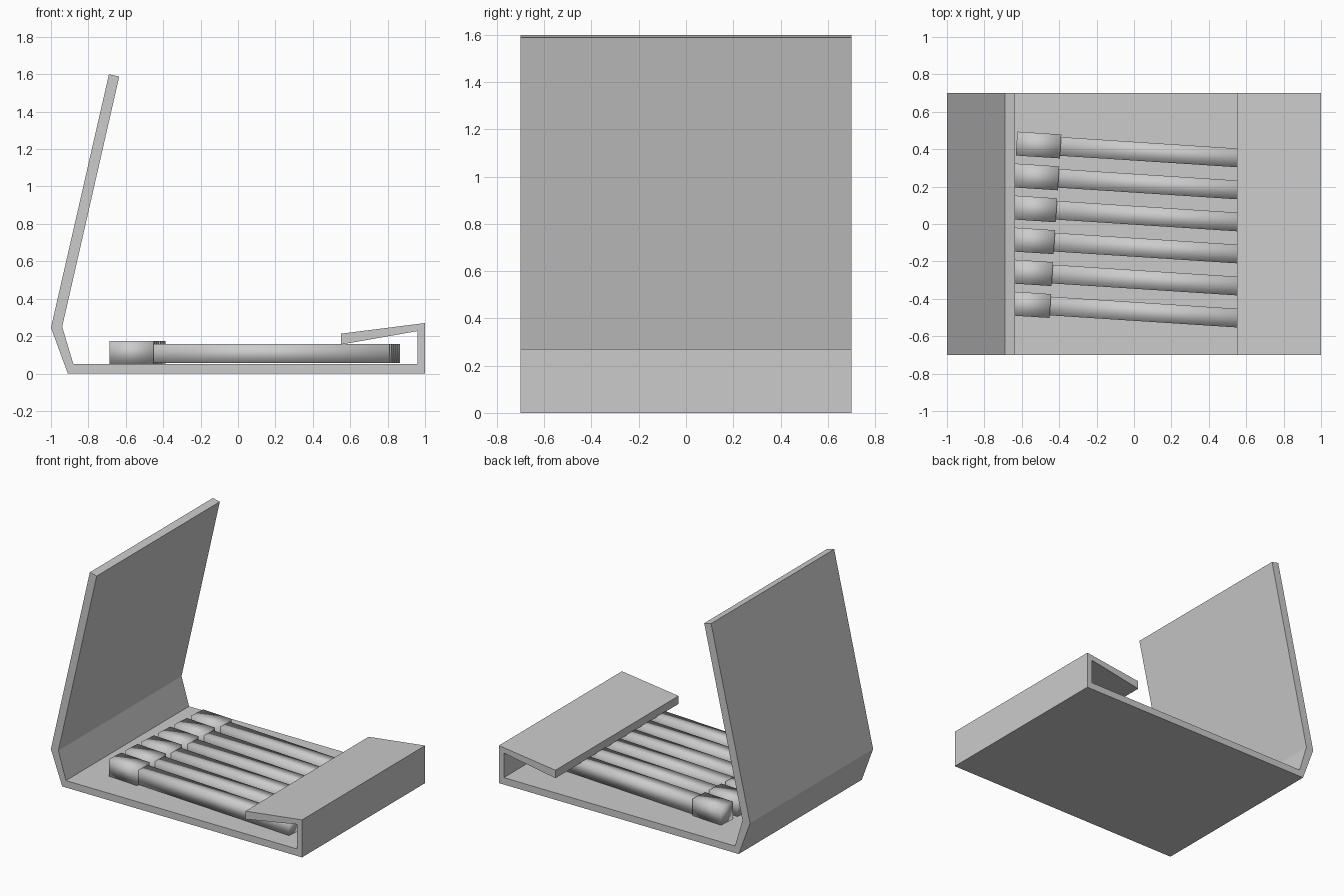
import bpy, bmesh, math
from mathutils import Matrix, Vector

if "Cube" in bpy.data.objects:
    bpy.data.objects.remove(bpy.data.objects["Cube"])

TILT = math.radians(-3.7)


def make_object(name, bm):
    bmesh.ops.recalc_face_normals(bm, faces=bm.faces[:])
    mesh = bpy.data.meshes.new(name)
    bm.to_mesh(mesh)
    bm.free()
    obj = bpy.data.objects.new(name, mesh)
    bpy.context.collection.objects.link(obj)
    return obj


def extrude_profile(name, points, half_width):
    bm = bmesh.new()
    face = bm.faces.new([bm.verts.new((x, -half_width, z)) for x, z in points])
    new = bmesh.ops.extrude_face_region(bm, geom=[face])["geom"]
    verts = [v for v in new if isinstance(v, bmesh.types.BMVert)]
    bmesh.ops.translate(bm, vec=(0, 2 * half_width, 0), verts=verts)
    return make_object(name, bm)


def soft_box(name, x0, x1, width, z0, z1, matrix):
    # Sharp-cornered box with smooth shading across its shared corners
    bm = bmesh.new()
    bmesh.ops.create_cube(bm, size=1)
    bmesh.ops.scale(bm, vec=(x1 - x0, width, z1 - z0), verts=bm.verts)
    bmesh.ops.translate(bm, vec=((x0 + x1) / 2, 0, (z0 + z1) / 2), verts=bm.verts)
    for f in bm.faces:
        f.smooth = True
    obj = make_object(name, bm)
    obj.matrix_world = matrix
    return obj


# Folded card cover: base, spine, open lid and front striker flap
extrude_profile("cover", [
    (-0.91, 0), (1, 0), (1, 0.27), (0.55, 0.213), (0.55, 0.155), (0.96, 0.227),
    (0.96, 0.05), (-0.88, 0.05), (-0.94, 0.25), (-0.635, 1.588), (-0.69, 1.6),
    (-1, 0.245)], 0.7)

# Row of six matches, the whole row turned slightly
turn = Matrix.Rotation(TILT, 4, 'Z')
first = Vector((-0.628, 0.43, 0))
step = turn @ Vector((0, -0.171, 0))
for i in range(6):
    place = Matrix.Translation(first + step * i) @ turn
    soft_box(f"match_head_{i + 1}", 0, 0.236, 0.128, 0.052, 0.175, place)
    soft_box(f"match_stick_{i + 1}", 0.2, 1.495, 0.1, 0.055, 0.159, place)
